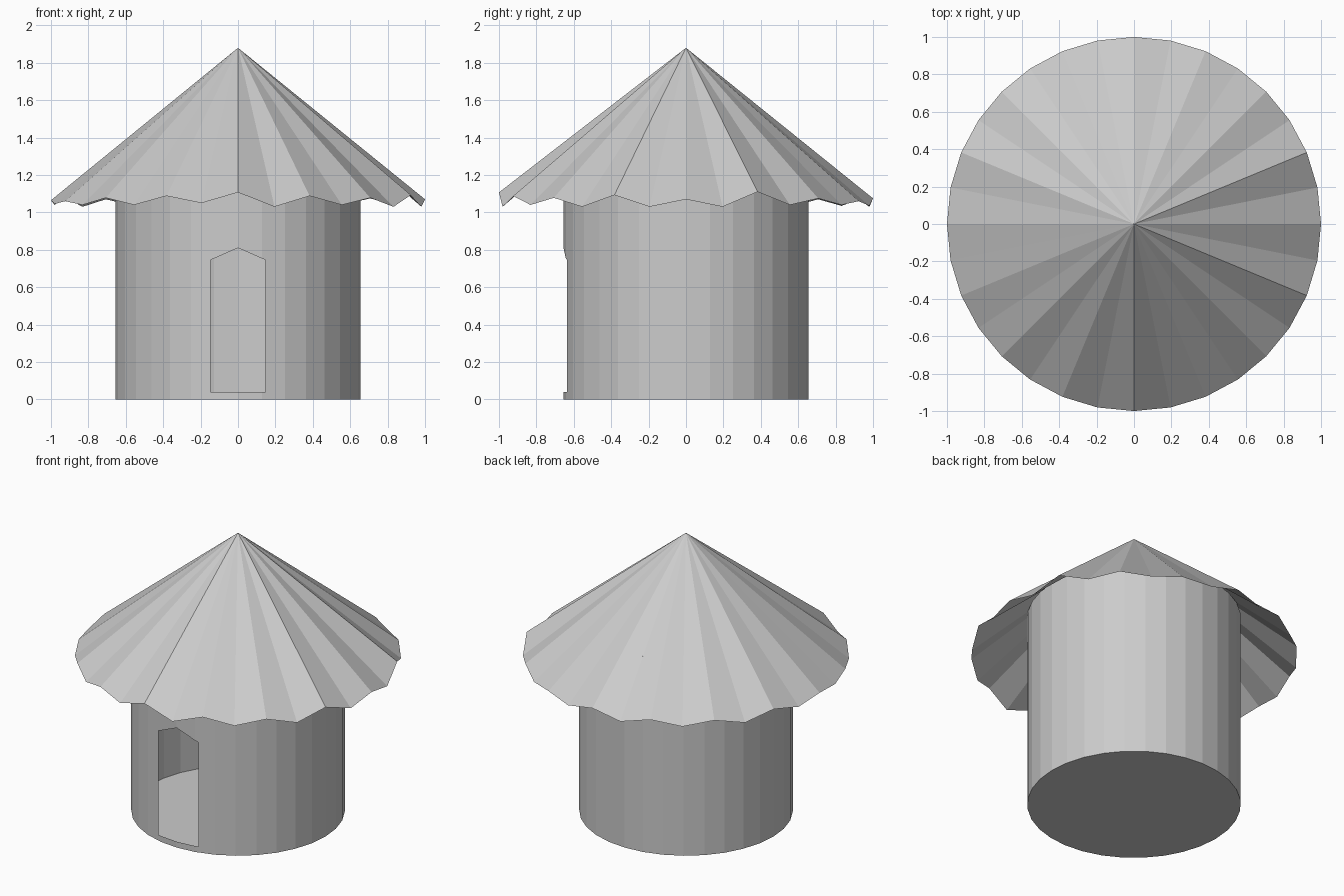
import bpy, bmesh, math
from mathutils import Vector

if "Cube" in bpy.data.objects:
    bpy.data.objects.remove(bpy.data.objects["Cube"])

SIDES = 32
WALL_R, WALL_H = 0.655, 1.324
APEX = 1.88
DOOR_W, DOOR_BOTTOM, DOOR_SHOULDER, DOOR_TOP = 0.148, 0.04, 0.745, 0.81


def ring(bm, radius, heights):
    step = 2 * math.pi / SIDES
    return [bm.verts.new((radius * math.cos(i * step), radius * math.sin(i * step), z))
            for i, z in enumerate(heights)]


def finish(bm, name):
    mesh = bpy.data.meshes.new(name)
    bm.to_mesh(mesh)
    bm.free()
    obj = bpy.data.objects.new(name, mesh)
    bpy.context.collection.objects.link(obj)
    return obj


# Round wall: thin open-topped shell with a floor
bm = bmesh.new()
low = ring(bm, WALL_R, [0] * SIDES)
top = ring(bm, WALL_R, [WALL_H] * SIDES)
bm.faces.new(low[::-1])
for i in range(SIDES):
    j = (i + 1) % SIDES
    bm.faces.new((low[i], low[j], top[j], top[i]))

# Pointed doorway: slice the front facets along the outline, remove the inside
rise = DOOR_TOP - DOOR_SHOULDER
planes = [((DOOR_W, 0, 0), (1, 0, 0)), ((-DOOR_W, 0, 0), (-1, 0, 0)),
          ((0, 0, DOOR_BOTTOM), (0, 0, -1)),
          ((0, 0, DOOR_TOP), (rise, 0, DOOR_W)), ((0, 0, DOOR_TOP), (-rise, 0, DOOR_W))]


def front_faces():
    return [f for f in bm.faces
            if f.calc_center_median().y < -0.55 and abs(f.normal.z) < 0.5]


bm.normal_update()
for co, no in planes:
    faces = front_faces()
    geom = faces + list({e for f in faces for e in f.edges}) + list({v for f in faces for v in f.verts})
    bmesh.ops.bisect_plane(bm, geom=geom, dist=1e-5, plane_co=co, plane_no=no)
    bm.normal_update()
inside = [f for f in front_faces()
          if all((f.calc_center_median() - Vector(co)).dot(Vector(no)) < 0 for co, no in planes)]
bmesh.ops.delete(bm, geom=inside, context='FACES')
finish(bm, "round_wall")

# Pleated thatch roof: cone with an uneven zigzag eave
eave = [1.07, 1.03, 1.11, 1.04, 1.075, 1.04, 1.06, 1.035,
        1.075, 1.03, 1.07, 1.035, 1.07, 1.03, 1.08, 1.04,
        1.065, 1.045, 1.06, 1.04, 1.078, 1.04, 1.088, 1.05,
        1.107, 1.03, 1.088, 1.04, 1.078, 1.03, 1.093, 1.03]
bm = bmesh.new()
rim = ring(bm, 1.0, eave)
peak = bm.verts.new((0, 0, APEX))
for i in range(SIDES):
    bm.faces.new((rim[i], rim[(i + 1) % SIDES], peak))
finish(bm, "pleated_roof")
